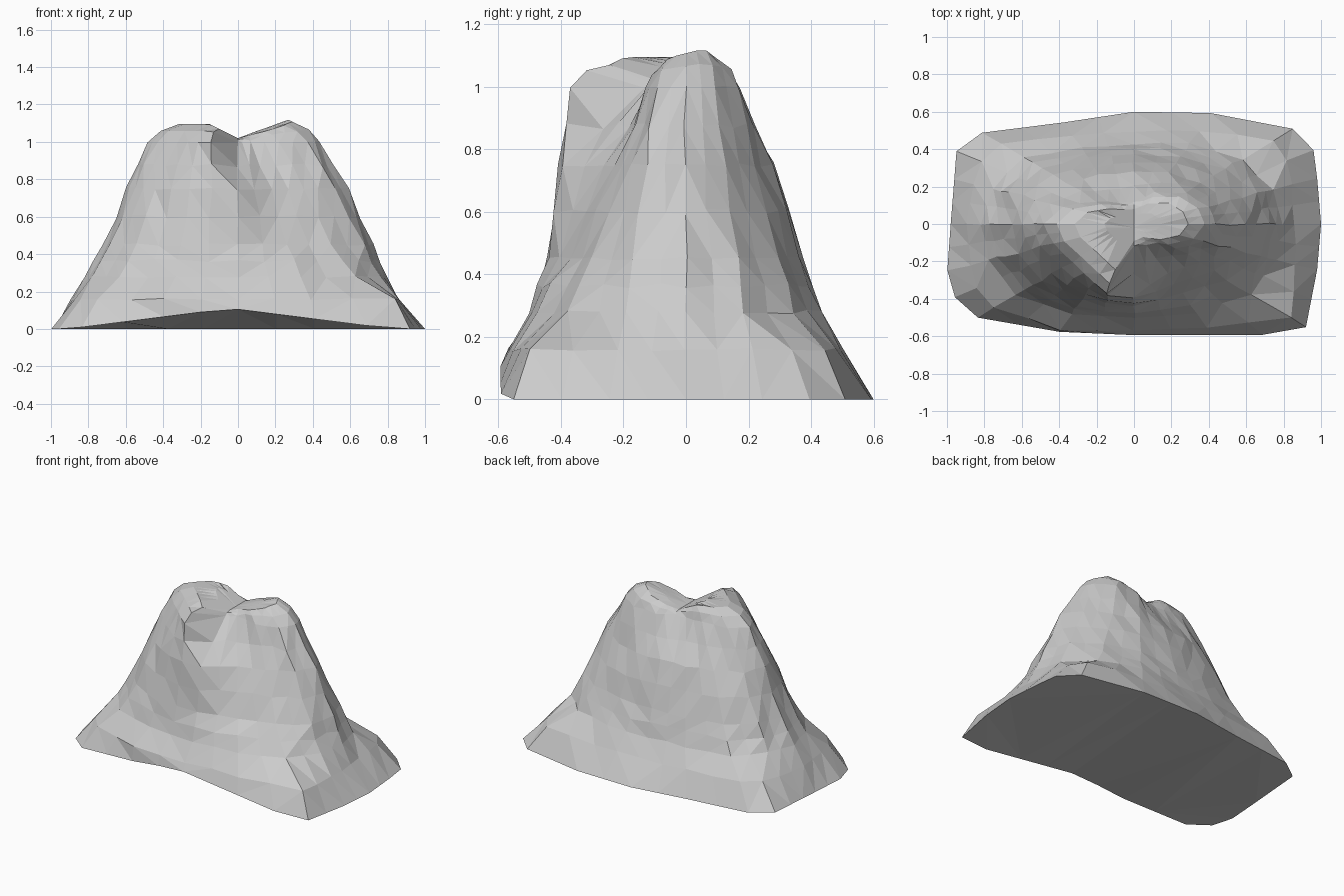
import bpy, bmesh, math, random

random.seed(4)
cube = bpy.data.objects.get("Cube")
if cube:
    bpy.data.objects.remove(cube)

# Stone colour
stone = bpy.data.materials.new("grey_stone")
stone.use_nodes = True
grey = (0.6, 0.6, 0.6, 1)
stone.diffuse_color = grey
stone.node_tree.nodes["Principled BSDF"].inputs["Base Color"].default_value = grey

# Contours: height, radii in sixteen directions counterclockwise from +x,
# and the spurs and gullies as factors on single points
foot = (0, [1, 1.06, 1.2, 1.07, 1, .98, 1.15, 1.04, .98, 1.08, 1.18, 1.04, .99, 1.07, 1.3, 1.06],
        {3: 1.05, 13: 1.07, 19: 1.045, 27: 1.035})
lip = (.16, [.86, .91, 1.06, .9, .83, .86, 1.01, .93, .89, .95, 1.06, 1.02, .95, 1.01, 1.19, .93],
       {3: 1.03, 13: 1.04, 19: 1.03})
ledge = (.28, [.8, .8, .82, .78, .71, .74, .83, .82, .82, .84, .9, .88, .84, .87, .88, .82], {})
slope = (.45, [.72, .71, .69, .65, .62, .65, .7, .72, .72, .74, .77, .78, .74, .67, .7, .73], {})
cliff = (.75, [.59, .56, .51, .49, .47, .47, .51, .57, .6, .6, .63, .68, .65, .47, .5, .56],
         {23: 1.08})
shoulder = (1, [.44, .43, .4, .3, .2, .21, .29, .41, .48, .47, .47, .56, .35, .19, .3, .4],
            {23: 1.42, 24: .65, 25: .8})
DEPTH = 0.6


def contour(section):
    """Corner points of a section, with a midpoint on every side."""
    height, radii, spurs = section
    count = len(radii)
    corners = []
    for i, r in enumerate(radii):
        a = math.tau * i / count
        corners.append((r * math.cos(a), DEPTH * r * math.sin(a), height))
    points = []
    for i, p in enumerate(corners):
        points += [p, tuple((u + v) / 2 for u, v in zip(p, corners[(i + 1) % count]))]
    for i, factor in spurs.items():
        x, y, z = points[i]
        points[i] = (x * factor, y * factor, z)
    return points


def blend(lower, upper, t):
    return [tuple(u + (v - u) * t for u, v in zip(p, q)) for p, q in zip(lower, upper)]


def roughen(points, amount):
    return [tuple(c + random.uniform(-amount, amount) for c in p) for p in points]


def summit_height(x, y):
    """Twin peaks with a saddle between them."""
    if x < 0:
        return 1.02 + 0.075 * min(1, -x / 0.15)
    return 1.02 + min(1, x / 0.26) * (0.1 - 0.25 * abs(y - 0.05))


def lift_front(points):
    """Raise the front edge of the foot into a shallow arch."""
    return [(x, y, max(0, 0.11 * (1 - abs(x + 0.04) / 0.87)) if y < -0.4 else z)
            for x, y, z in points]


# Stack the contours from the foot to the shoulder
keys = [contour(s) for s in (foot, lip, ledge, slope, cliff, shoulder)]
keys[0] = lift_front(keys[0])
rings = keys[:1] + [roughen(k, 0.006) for k in keys[1:3]]
for lower, upper in zip(keys[2:], keys[3:]):
    rings.append(roughen(blend(lower, upper, 0.5), 0.01))
    rings.append(roughen(upper, 0.007))

# Draw the summit inward to the ridge
for scale, weight in ((0.86, 0.62), (0.66, 1), (0.33, 1)):
    rings.append([(x * scale, y * scale, 1 + (summit_height(x * scale, y * scale) - 1) * weight)
                  for x, y, z in keys[-1]])

# Skin the contours
bm = bmesh.new()
loops = [[bm.verts.new(p) for p in ring] for ring in rings]
for lower, upper in zip(loops, loops[1:]):
    for i in range(len(lower)):
        j = (i + 1) % len(lower)
        bm.faces.new((lower[i], lower[j], upper[j], upper[i]))
top = bm.verts.new((0, -0.02, summit_height(0, 0)))
for i, v in enumerate(loops[-1]):
    bm.faces.new((v, loops[-1][(i + 1) % len(loops[-1])], top))
bm.faces.new(list(reversed(loops[0])))
bmesh.ops.triangulate(bm, faces=bm.faces[:])
bmesh.ops.recalc_face_normals(bm, faces=bm.faces[:])

mesh = bpy.data.meshes.new("mountain")
bm.to_mesh(mesh)
bm.free()
mesh.materials.append(stone)
mountain = bpy.data.objects.new("mountain", mesh)
bpy.context.collection.objects.link(mountain)
